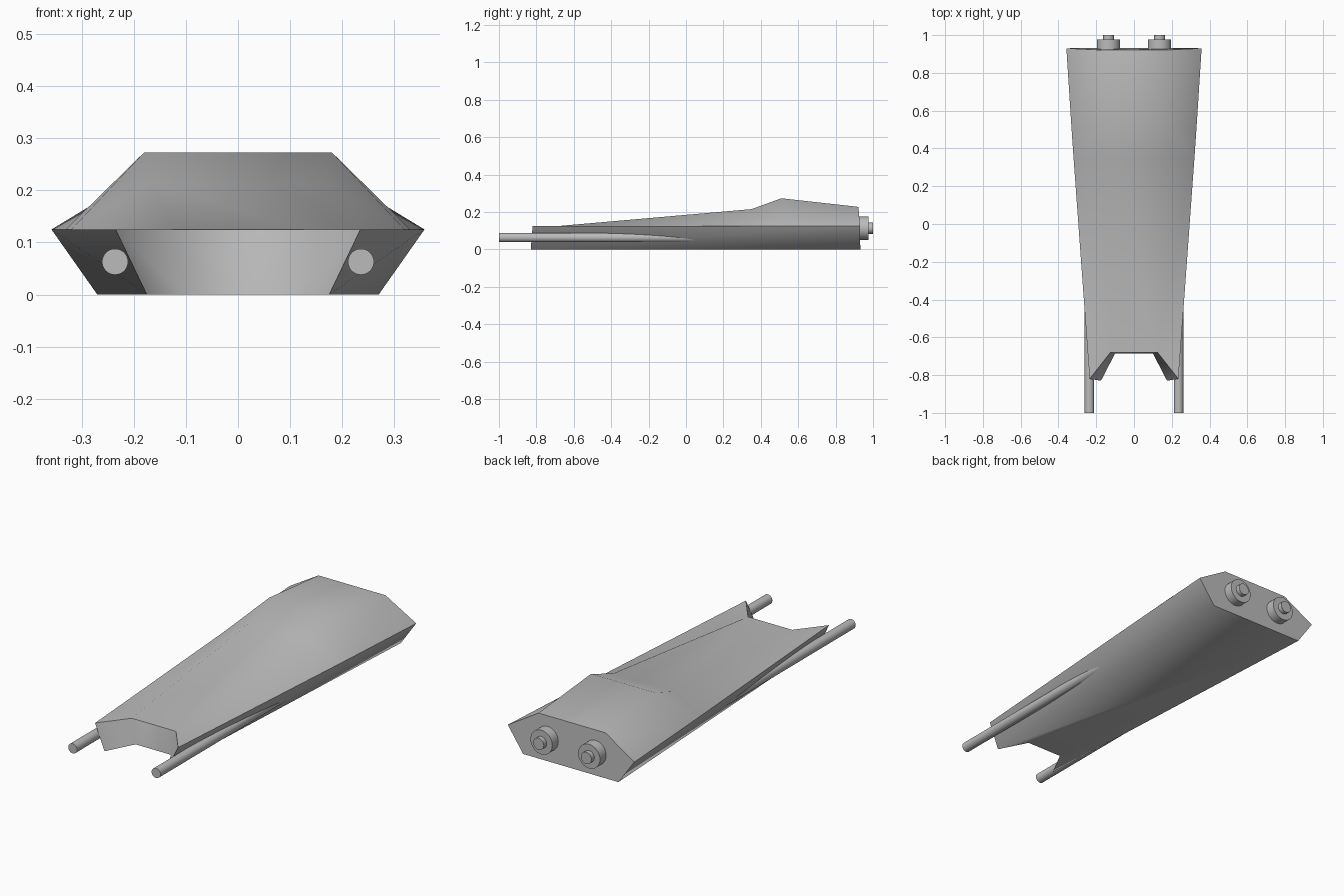
import bpy, bmesh, math

cube = bpy.data.objects.get("Cube")
if cube:
    bpy.data.objects.remove(cube, do_unlink=True)

# One plain grey for the whole craft
grey = bpy.data.materials.new("hull grey")
grey.use_nodes = True
colour = (0.5, 0.5, 0.5, 1)
grey.diffuse_color = colour
grey.node_tree.nodes["Principled BSDF"].inputs["Base Color"].default_value = colour


def finish(obj, angle):
    obj.data.materials.append(grey)
    bpy.ops.object.select_all(action='DESELECT')
    obj.select_set(True)
    bpy.context.view_layer.objects.active = obj
    bpy.ops.object.shade_smooth_by_angle(angle=math.radians(angle))


def rod(name, x, z, radius, y0, y1):
    bpy.ops.mesh.primitive_cylinder_add(
        vertices=32, radius=radius, depth=y1 - y0,
        location=(x, (y0 + y1) / 2, z), rotation=(math.pi / 2, 0, 0))
    obj = bpy.context.object
    obj.name = name
    finish(obj, 40)


# Hull: named corner points of the left half
points = {
    "tip": (0.235, -0.82, 0.125), "tip_low": (0.175, -0.83, 0),
    "notch": (0.125, -0.68, 0.125), "notch_low": (0.1, -0.685, 0),
    "side": (0.32, 0.35, 0.125), "shoulder": (0.17, 0.35, 0.215),
    "side_mid": (0.331, 0.51, 0.125), "ridge": (0.18, 0.51, 0.273),
    "stern": (0.358, 0.93, 0.125), "stern_top": (0.19, 0.922, 0.227),
    "stern_low": (0.27, 0.932, 0),
}
half_faces = [
    "tip notch side", "notch shoulder side",
    "side shoulder ridge side_mid", "side_mid ridge stern_top stern",
    "tip side side_mid stern stern_low tip_low",
    "tip tip_low notch_low notch",
]
# Strips that bridge the left and right halves
bridges = [("notch", "shoulder"), ("shoulder", "ridge"), ("ridge", "stern_top"),
           ("notch_low", "notch")]

bm = bmesh.new()
corner = {s: {n: bm.verts.new((s * x, y, z)) for n, (x, y, z) in points.items()}
          for s in (1, -1)}
left, right = corner[1], corner[-1]
for half in (left, right):
    for names in half_faces:
        bm.faces.new([half[n] for n in names.split()])
for a, b in bridges:
    bm.faces.new([left[a], left[b], right[b], right[a]])
for loop in (["stern_top", "stern", "stern_low"], ["stern_low", "tip_low", "notch_low"]):
    bm.faces.new([left[n] for n in loop] + [right[n] for n in reversed(loop)])
bmesh.ops.recalc_face_normals(bm, faces=bm.faces)
mesh = bpy.data.meshes.new("hull")
bm.to_mesh(mesh)
bm.free()
hull = bpy.data.objects.new("hull", mesh)
bpy.context.collection.objects.link(hull)
finish(hull, 60)

# Side barrels and stern thrusters
for side, s in (("left", 1), ("right", -1)):
    rod(side + "_barrel", s * 0.236, 0.063, 0.025, -1, 0.055)
    rod(side + "_thruster", s * 0.135, 0.113, 0.062, 0.9, 0.977)
    rod(side + "_nozzle", s * 0.135, 0.113, 0.03, 0.95, 1)
